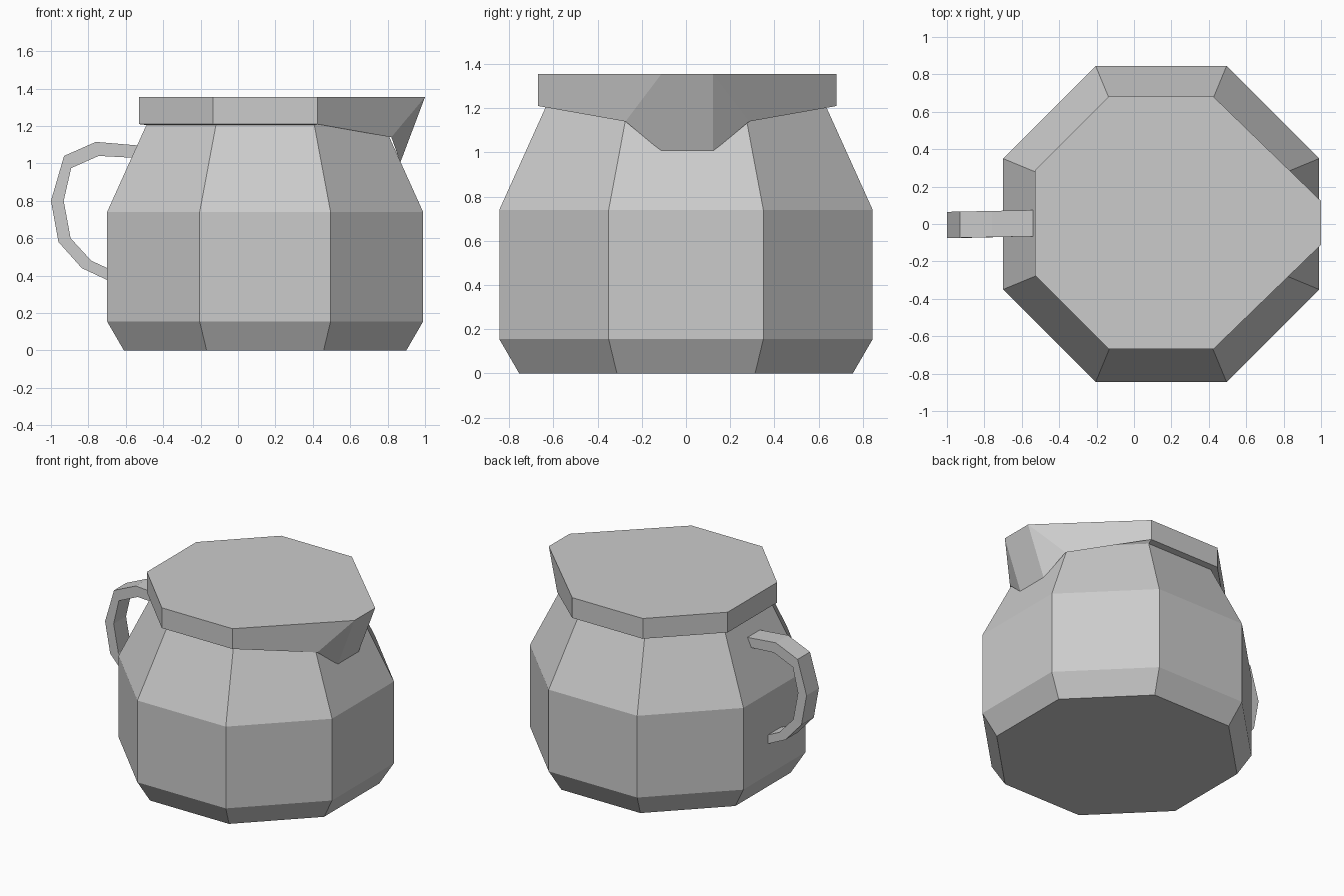
import bpy
from math import tan, pi

if "Cube" in bpy.data.objects:
    bpy.data.objects.remove(bpy.data.objects["Cube"])

CX = 0.145  # axis of the pot body
T = tan(pi / 8)


def make(name, verts, faces):
    me = bpy.data.meshes.new(name)
    me.from_pydata(verts, [], faces)
    me.update()
    ob = bpy.data.objects.new(name, me)
    bpy.context.collection.objects.link(ob)
    return ob


def octagon(h, z, cy=0.0):
    # counter-clockwise, starting at the right side's back corner
    s = h * T
    pts = [(h, s), (s, h), (-s, h), (-h, s), (-h, -s), (-s, -h), (s, -h), (h, -s)]
    return [(CX + x, cy + y, z) for x, y in pts]


# Faceted body: stacked octagons, open under the lid
rings = [(0.755, 0), (0.845, 0.155), (0.845, 0.74), (0.635, 1.205)]
verts = [p for h, z in rings for p in octagon(h, z)]
faces = [tuple(reversed(range(8)))]
for r in range(3):
    for i in range(8):
        a, b = r * 8 + i, r * 8 + (i + 1) % 8
        faces.append((a, b, b + 8, a + 8))
make("body", verts, faces)

# Lid rim, with its right side pulled out into a pouring spout
CY = 0.006
low = octagon(0.675, 1.21, CY)
low[0] = (0.82, CY + 0.28, 1.14)
low[7] = (0.82, CY - 0.28, 1.14)
top = octagon(0.675, 1.355, CY)
top[0] = (1.0, CY + 0.117, 1.355)
top[7] = (1.0, CY - 0.117, 1.355)
inner = octagon(0.634, 1.205)
tip = [(0.868, CY + 0.117, 1.005), (0.868, CY - 0.117, 1.005)]
faces = [tuple(range(8, 16))]
for i in range(7):
    faces.append((i, i + 1, i + 9, i + 8))          # rim wall
    faces.append((i + 1, i, i + 16, i + 17))        # underside lip
faces += [(24, 0, 8), (7, 25, 15), (25, 24, 8, 15)]  # spout cheeks and front
make("lid_and_spout", low + top + inner + tip, faces)

# Handle: rectangular strap along outer and inner profiles
outer = [(-0.50, 1.093), (-0.76, 1.115), (-0.93, 1.04), (-1.0, 0.80),
         (-0.96, 0.58), (-0.835, 0.44), (-0.67, 0.363)]
inside = [(-0.50, 1.027), (-0.745, 1.04), (-0.892, 0.975), (-0.932, 0.80),
          (-0.895, 0.60), (-0.785, 0.48), (-0.67, 0.427)]
verts = []
for (ox, oz), (ix, iz) in zip(outer, inside):
    c = 0.02 * (ox + 0.75)  # very slight twist off the x axis
    verts += [(ox, c - 0.07, oz), (ox, c + 0.07, oz), (ix, c + 0.07, iz), (ix, c - 0.07, iz)]
faces = [(3, 2, 1, 0), (24, 25, 26, 27)]
for s in range(6):
    for k in range(4):
        a, b = s * 4 + k, s * 4 + (k + 1) % 4
        faces.append((a, b, b + 4, a + 4))
make("handle", verts, faces)
